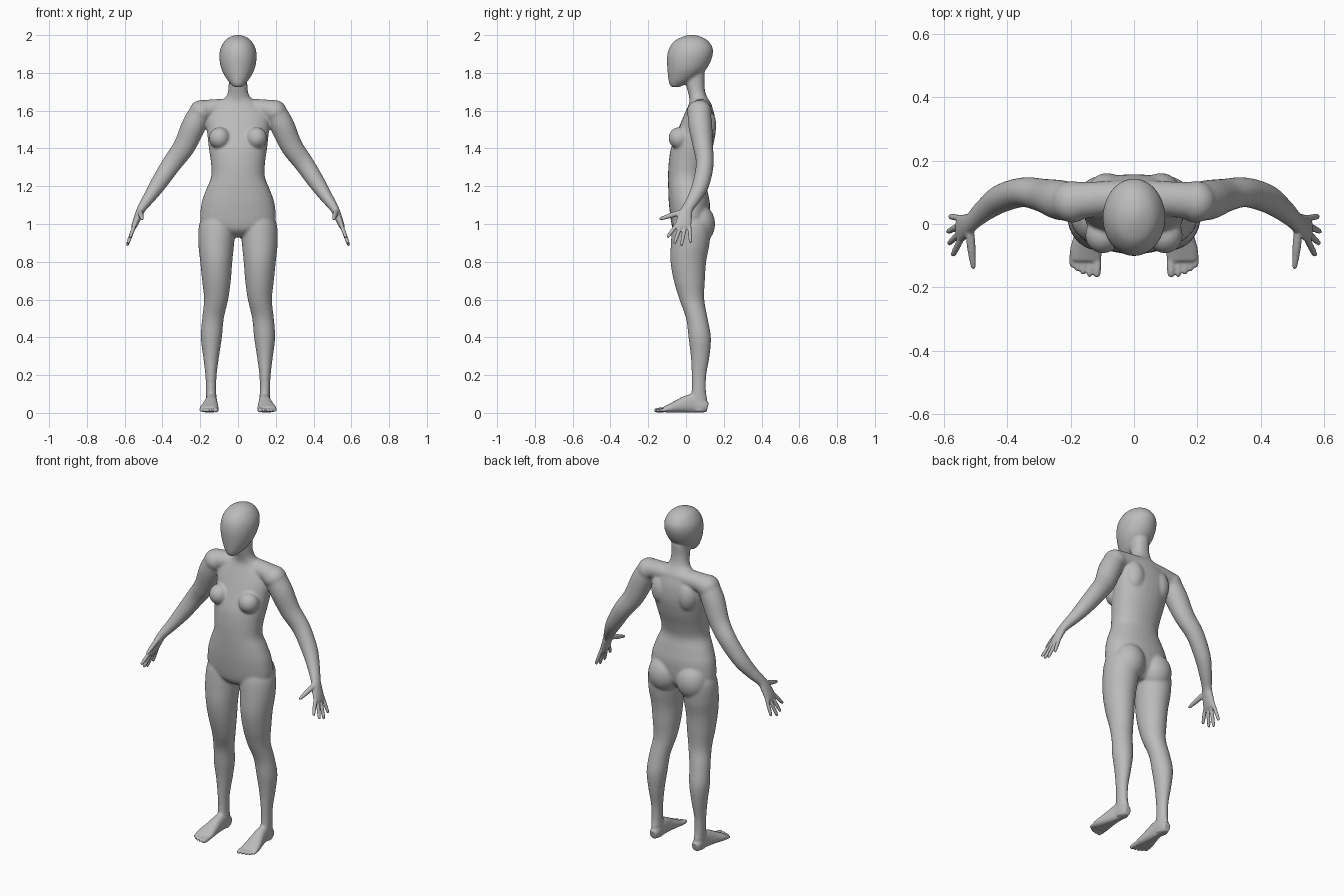
import bpy
import bmesh
import math
from mathutils import Vector, Matrix

X, Y, Z = Vector((1, 0, 0)), Vector((0, 1, 0)), Vector((0, 0, 1))

if "Cube" in bpy.data.objects:
    bpy.data.objects.remove(bpy.data.objects["Cube"])


def refine(sections, steps=5):
    """Catmull-Rom interpolation through the given cross-sections."""
    out = []
    last = len(sections) - 1
    for i in range(last):
        before, start = sections[max(i - 1, 0)], sections[i]
        end, after = sections[i + 1], sections[min(i + 2, last)]
        for s in range(steps):
            t = s / steps
            out.append([
                b + t * (c - a + t * (2 * a - 5 * b + 4 * c - d
                                      + t * (3 * (b - c) + d - a))) / 2
                for a, b, c, d in zip(before, start, end, after)])
    return out + [list(sections[last])]


def loft(bm, sections, ref, tangent=None, power=1.0, sides=32):
    """Skin elliptical rings (x, y, z, radius along ref, other radius)."""
    rows = refine(sections)
    centres = [Vector(row[:3]) for row in rows]
    rings = []
    for i, row in enumerate(rows):
        t = tangent or (centres[min(i + 1, len(rows) - 1)]
                        - centres[max(i - 1, 0)]).normalized()
        u = (ref - t * ref.dot(t)).normalized()
        v = t.cross(u)
        ring = []
        for k in range(sides):
            angle = math.tau * k / sides
            c, s = math.cos(angle), math.sin(angle)
            c = math.copysign(abs(c) ** power, c)
            s = math.copysign(abs(s) ** power, s)
            ring.append(bm.verts.new(centres[i] + u * c * row[3] + v * s * row[4]))
        rings.append(ring)
    for low, high in zip(rings, rings[1:]):
        for k in range(sides):
            n = (k + 1) % sides
            bm.faces.new((low[k], low[n], high[n], high[k]))
    bm.faces.new(rings[0][::-1])
    bm.faces.new(rings[-1])


def column(bm, sections, power=1.0):
    """Upright loft from rows of (z, x min, x max, y min, y max)."""
    rows = [((a + b) / 2, (c + d) / 2, z, (b - a) / 2, (d - c) / 2)
            for z, a, b, c, d in sections]
    loft(bm, rows, X, Z, power)


def ellipsoid(bm, centre, radii):
    place = Matrix.Translation(centre) @ Matrix.Diagonal((*radii, 1))
    bmesh.ops.create_uvsphere(bm, u_segments=32, v_segments=20, radius=1, matrix=place)


def digit(bm, base, tip, thick, thin, ref):
    """Finger or toe with a rounded end."""
    base, tip = Vector(base), Vector(tip)
    mid = base.lerp(tip, 0.5)
    near = base.lerp(tip, 0.92)
    loft(bm, [(*base, thick, thick), (*mid, thick, thick),
              (*near, thin, thin), (*tip, thin / 2, thin / 2)], ref, sides=14)


bm = bmesh.new()

# Leg from hip to heel
column(bm, [
    (1.06, .03, .17, -.05, .1), (1, .012, .205, -.07, .13),
    (.9, .02, .21, -.08, .125), (.8, .03, .2, -.082, .107),
    (.7, .038, .19, -.065, .1), (.6, .052, .18, -.035, .097),
    (.5, .075, .19, 0, .115), (.4, .085, .197, .013, .132),
    (.3, .1, .185, .025, .125), (.2, .113, .173, .03, .108),
    (.12, .115, .17, .03, .106), (.06, .113, .168, .02, .113),
    (.01, .113, .168, .03, .11)])

# Foot and toes
loft(bm, [
    (.14, .115, .03, .02, .025), (.14, .09, .036, .028, .036),
    (.14, .04, .05, .03, .05), (.143, 0, .045, .035, .045),
    (.147, -.04, .035, .042, .035), (.152, -.085, .024, .05, .024),
    (.153, -.115, .018, .049, .016)], X, power=.85)
for x, reach, thick in ((.117, .167, .014), (.14, .167, .01), (.16, .16, .01),
                        (.178, .15, .0095), (.195, .137, .009)):
    digit(bm, (x, -.1, .018), (x, -reach, .012), thick, thick * .8, X)

# Shoulder, arm and palm
loft(bm, [(0, .085, 1.615, .055, .05), (.1, .08, 1.612, .055, .05),
          (.19, .072, 1.6, .06, .056)], Y)
ellipsoid(bm, (.195, .07, 1.594), (.064, .066, .062))
loft(bm, [
    (.195, .07, 1.6, .06, .058), (.235, .076, 1.52, .063, .064),
    (.285, .09, 1.41, .053, .058), (.35, .1, 1.32, .047, .052),
    (.42, .08, 1.215, .045, .044), (.47, .045, 1.14, .037, .033),
    (.508, .01, 1.085, .03, .024), (.525, -.003, 1.05, .036, .021),
    (.547, -.015, .995, .043, .016), (.555, -.017, .977, .036, .01)], Y)

# Fingers and thumb
for y, tip in ((-.05, (.572, -.1, .928)), (-.027, (.584, -.062, .895)),
               (-.003, (.588, -.025, .884)), (.018, (.582, .024, .9))):
    digit(bm, (.547, y, .995), tip, .0105, .0085, Y)
digit(bm, (.52, -.005, 1.07), (.506, -.142, 1.025), .014, .009, X)

# Bust and buttock
ellipsoid(bm, (.098, -.035, 1.455), (.056, .058, .058))
ellipsoid(bm, (.093, .068, 1), (.092, .086, .105))

# Shoulder blade
ellipsoid(bm, (.085, .105, 1.52), (.06, .056, .09))

# Second side of the figure
twin = bmesh.ops.duplicate(bm, geom=bm.verts[:] + bm.edges[:] + bm.faces[:])
for v in twin["geom"]:
    if isinstance(v, bmesh.types.BMVert):
        v.co.x = -v.co.x

# Torso and neck
torso = [
    (.93, .03, -.02, .07), (.96, .13, -.06, .1), (1, .195, -.077, .12),
    (1.1, .195, -.09, .127), (1.18, .17, -.094, .113), (1.25, .142, -.095, .1),
    (1.32, .143, -.092, .115), (1.4, .154, -.08, .14), (1.48, .163, -.05, .156),
    (1.55, .168, -.022, .155), (1.6, .15, 0, .145), (1.645, .095, .018, .128),
    (1.68, .06, .015, .108), (1.73, .05, .002, .098), (1.8, .05, -.01, .1)]
column(bm, [(z, -w, w, f, b) for z, w, f, b in torso], power=.92)

# Head
head = [
    (1.725, .022, -.078, -.035), (1.74, .038, -.088, .0), (1.77, .062, -.094, .055),
    (1.82, .088, -.099, .108), (1.88, .099, -.101, .138), (1.93, .093, -.09, .142),
    (1.97, .07, -.06, .117), (1.99, .043, -.022, .083), (2.001, .012, .015, .045)]
column(bm, [(z, -w, w, f, b) for z, w, f, b in head])

for v in bm.verts:
    v.co.z = max(v.co.z, .003)
bmesh.ops.recalc_face_normals(bm, faces=bm.faces)
mesh = bpy.data.meshes.new("body")
bm.to_mesh(mesh)
bm.free()
body = bpy.data.objects.new("body", mesh)
bpy.context.collection.objects.link(body)

# Fuse all parts into one skin
fuse = body.modifiers.new("Fuse", "REMESH")
fuse.mode = "VOXEL"
fuse.voxel_size = .0052
fuse.use_smooth_shade = True
bpy.context.view_layer.update()
evaluated = body.evaluated_get(bpy.context.evaluated_depsgraph_get())
skin = bpy.data.meshes.new_from_object(evaluated)
body.modifiers.clear()
body.data = skin
bpy.data.meshes.remove(mesh)
skin.name = "body"

# Soften joints, sparing hands and feet
large = body.vertex_groups.new(name="large_forms")
fine = body.vertex_groups.new(name="fine_forms")
for v in skin.vertices:
    small = abs(v.co.x) > .5 or v.co.z < .09
    (fine if small else large).add([v.index], 1, "REPLACE")
for group, repeats in ((large, 22), (fine, 3)):
    soften = body.modifiers.new("Soften " + group.name, "SMOOTH")
    soften.vertex_group = group.name
    soften.factor = .5
    soften.iterations = repeats

# One plain grey skin
grey = bpy.data.materials.new("plain_grey")
grey.use_nodes = True
colour = (.5, .5, .5, 1)
grey.diffuse_color = colour
grey.node_tree.nodes["Principled BSDF"].inputs["Base Color"].default_value = colour
skin.materials.clear()
skin.materials.append(grey)
for polygon in skin.polygons:
    polygon.use_smooth = True
    polygon.material_index = 0
